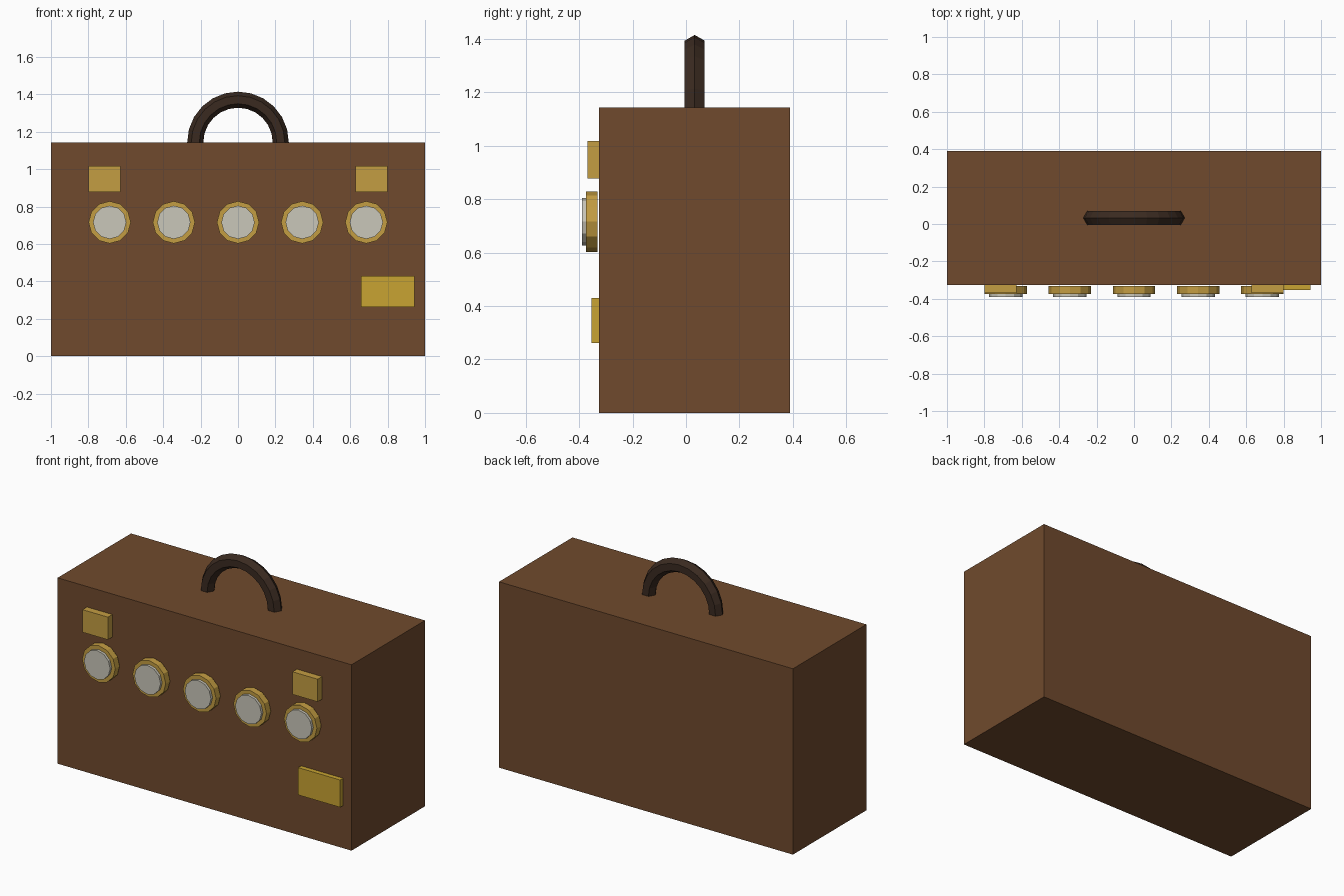
import bpy, bmesh, math
from mathutils import Matrix, Vector

if "Cube" in bpy.data.objects:
    bpy.data.objects.remove(bpy.data.objects["Cube"])


def material(name, rgb):
    # sRGB 0-255 to linear
    lin = [((c / 255 + 0.055) / 1.055) ** 2.4 for c in rgb]
    m = bpy.data.materials.new(name)
    m.diffuse_color = (*lin, 1)
    m.use_nodes = True
    m.node_tree.nodes["Principled BSDF"].inputs["Base Color"].default_value = m.diffuse_color
    return m


leather = material("brown leather", (112, 74, 45))
dark = material("dark leather", (58, 42, 32))
brass = material("brass", (196, 157, 66))
gold = material("gold plate", (200, 163, 50))
glass = material("pale glass", (202, 199, 186))

FRONT = -0.325      # front face of the case
MID_Y = 0.0325      # middle of the case depth
TOP = 1.143


def finish(name, bm, mat):
    bmesh.ops.recalc_face_normals(bm, faces=bm.faces)
    me = bpy.data.meshes.new(name)
    bm.to_mesh(me)
    bm.free()
    me.materials.append(mat)
    bpy.context.collection.objects.link(bpy.data.objects.new(name, me))


def box(name, lo, hi, mat):
    lo, hi = Vector(lo), Vector(hi)
    bm = bmesh.new()
    bmesh.ops.create_cube(bm, size=1, matrix=Matrix.Translation((lo + hi) / 2)
                          @ Matrix.Diagonal((*(hi - lo), 1)))
    finish(name, bm, mat)


def disc(name, x, z, r, y0, y1, sides, mat):
    # short cylinder whose axis runs along y
    bm = bmesh.new()
    bmesh.ops.create_cone(
        bm, cap_ends=True, segments=sides, radius1=r, radius2=r, depth=y1 - y0,
        matrix=Matrix.Translation((x, (y0 + y1) / 2, z))
        @ Matrix.Rotation(math.pi / 2, 4, 'X'))
    finish(name, bm, mat)


# Case
box("case", (-1, FRONT, 0), (1, FRONT + 0.714, TOP), leather)

# Handle: hexagonal section swept along a half circle
bm = bmesh.new()
R, r, steps = 0.2286, 0.043, 12
rings = []
for i in range(steps + 1):
    a = math.pi * i / steps
    ring = []
    for j in range(6):
        b = math.tau * j / 6
        d = R + r * math.cos(b)
        ring.append(bm.verts.new((d * math.cos(a), MID_Y + r * math.sin(b),
                                  TOP + d * math.sin(a))))
    rings.append(ring)
for p, q in zip(rings, rings[1:]):
    for j in range(6):
        k = (j + 1) % 6
        bm.faces.new((p[j], p[k], q[k], q[j]))
bm.faces.new(rings[0])
bm.faces.new(rings[-1])
finish("handle", bm, dark)

# Row of five gauges
for i in range(5):
    x = (i - 2) * 0.343
    disc(f"gauge_rim_{i + 1}", x, 0.716, 0.113, -0.374, -0.332, 12, brass)
    disc(f"gauge_glass_{i + 1}", x, 0.716, 0.089, -0.39, -0.36, 12, glass)

# Latches and name plate
for side, s in (("left", -1), ("right", 1)):
    box(f"latch_{side}", (s * 0.714 - 0.086, -0.368, 0.878),
        (s * 0.714 + 0.086, FRONT, 1.017), brass)
box("front_plate", (0.657, -0.354, 0.262), (0.943, FRONT, 0.43), gold)
